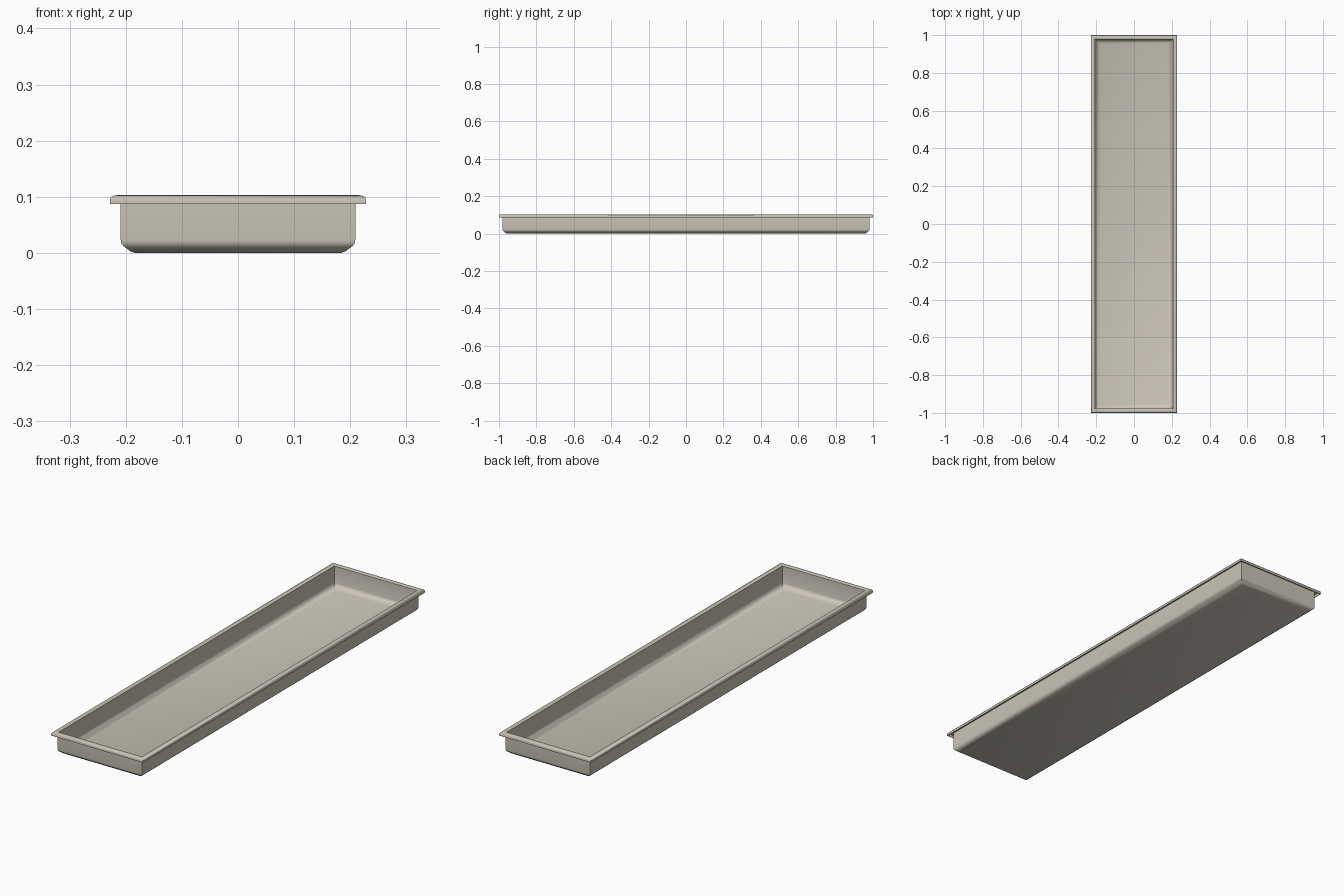
import bpy, bmesh, math

if "Cube" in bpy.data.objects:
    bpy.data.objects.remove(bpy.data.objects["Cube"])

HALF_X, HALF_Y = 0.228, 1.0

metal = bpy.data.materials.new("warm_grey_metal")
metal.diffuse_color = (0.60, 0.56, 0.48, 1)
metal.use_nodes = True
metal.node_tree.nodes["Principled BSDF"].inputs["Base Color"].default_value = metal.diffuse_color


def tray(name, profile):
    """Sweep a (inset, height) profile round a rectangle, closing the last ring with a floor."""
    bm = bmesh.new()
    rings = []
    for d, z in profile:
        x, y = HALF_X - d, HALF_Y - d
        rings.append([bm.verts.new((sx * x, sy * y, z))
                      for sx, sy in ((-1, -1), (1, -1), (1, 1), (-1, 1))])
    for a, b in zip(rings, rings[1:]):
        for i in range(4):
            j = (i + 1) % 4
            bm.faces.new((a[i], a[j], b[j], b[i]))
    bm.faces.new(rings[0][::-1])
    bm.faces.new(rings[-1])
    bmesh.ops.recalc_face_normals(bm, faces=bm.faces)
    mesh = bpy.data.meshes.new(name)
    bm.to_mesh(mesh)
    bm.free()
    mesh.materials.append(metal)
    obj = bpy.data.objects.new(name, mesh)
    bpy.context.collection.objects.link(obj)
    bpy.context.view_layer.objects.active = obj
    obj.select_set(True)
    bpy.ops.object.shade_smooth_by_angle(angle=math.radians(40))
    obj.select_set(False)
    return obj


profile = [
    # underside, rounded lower edge and outer wall
    (0.044, 0.000), (0.036, 0.003), (0.024, 0.012), (0.020, 0.017), (0.019, 0.023),
    (0.019, 0.098),
    # hollow folded lip
    (0.004, 0.098), (0.003, 0.087), (0.000, 0.087), (0.000, 0.096),
    (0.002, 0.100), (0.006, 0.102), (0.013, 0.103), (0.019, 0.102), (0.022, 0.099),
    # inner wall, sloping lower edge and floor
    (0.022, 0.024), (0.024, 0.019), (0.038, 0.007), (0.046, 0.004),
]
tray("baking_tray", profile)
